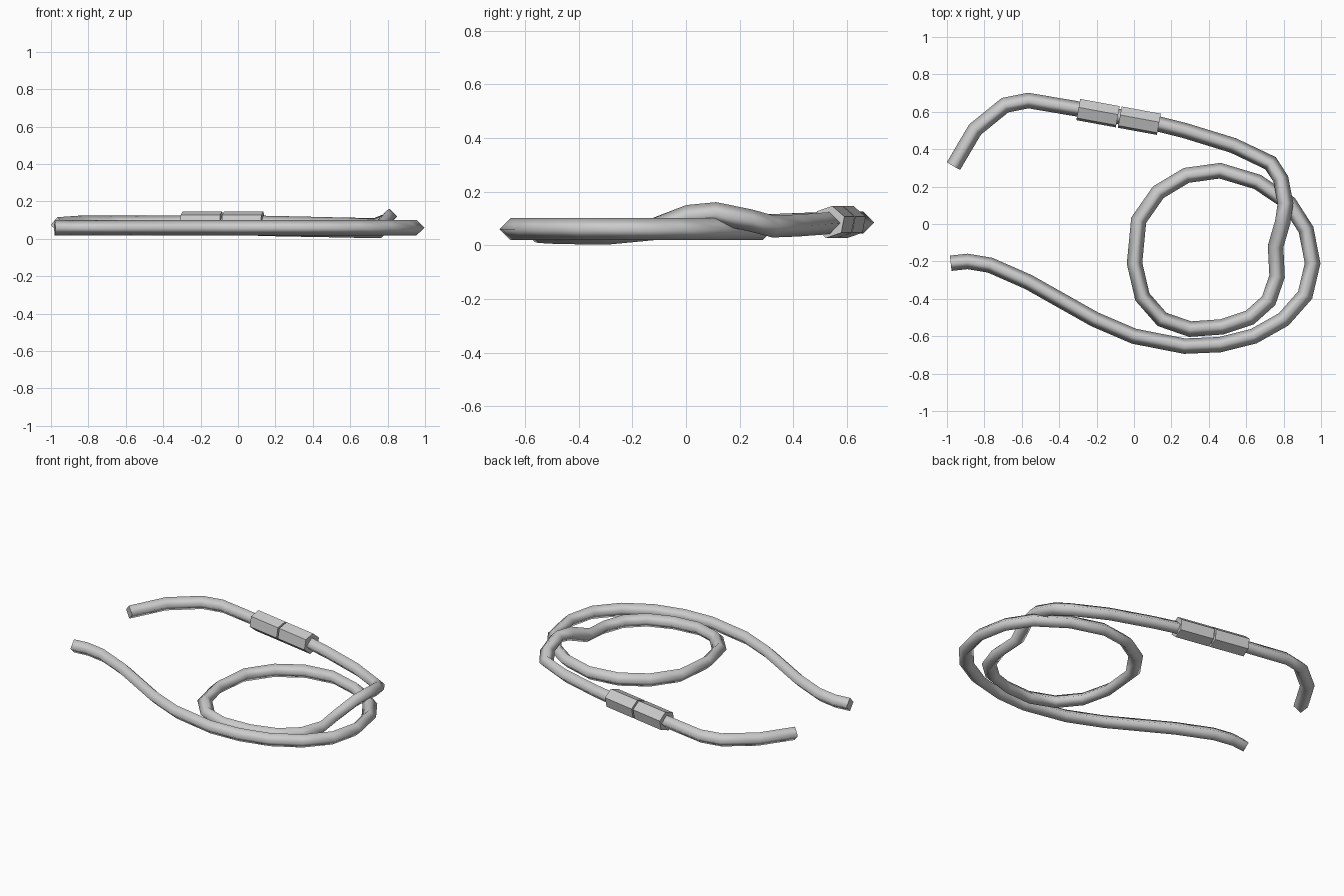
import bpy, bmesh, math
from mathutils import Vector

if "Cube" in bpy.data.objects:
    bpy.data.objects.remove(bpy.data.objects["Cube"])

UP = Vector((0, 0, 1))


def sweep(name, points, sides, radius, phase=0.0, smooth=False):
    """Sweep a regular polygon along a path with mitred joints and closed ends."""
    pts = [Vector(p) for p in points]
    bm = bmesh.new()
    rings = []
    for i, p in enumerate(pts):
        a = (p - pts[i - 1]).normalized() if i else None
        b = (pts[i + 1] - p).normalized() if i < len(pts) - 1 else None
        a, b = a or b, b or a
        t = (a + b).normalized()
        side = UP.cross(t).normalized()
        up = t.cross(side)
        miter = 1 / max(0.8, t.dot(a))
        ring = []
        for k in range(sides):
            ang = phase + 2 * math.pi * k / sides
            ring.append(bm.verts.new(p + side * (radius * miter * math.cos(ang))
                                     + up * (radius * math.sin(ang))))
        rings.append(ring)
    for r, s in zip(rings, rings[1:]):
        for k in range(sides):
            n = (k + 1) % sides
            bm.faces.new((r[k], r[n], s[n], s[k])).smooth = smooth
    for ring in (rings[0], rings[-1]):
        cap = bm.faces.new(ring)
        for e in cap.edges:
            e.smooth = False
    bmesh.ops.recalc_face_normals(bm, faces=bm.faces)
    mesh = bpy.data.meshes.new(name)
    bm.to_mesh(mesh)
    bm.free()
    obj = bpy.data.objects.new(name, mesh)
    bpy.context.collection.objects.link(obj)
    return obj


# Cord centre line: upper end, crossing, inner loop, outer loop, lower end
path = [
    (-0.965, 0.31, 0.075), (-0.85, 0.505, 0.083), (-0.69, 0.635, 0.085),
    (-0.565, 0.66, 0.085), (-0.30, 0.615, 0.085), (0.13, 0.535, 0.083),
    (0.27, 0.50, 0.08), (0.53, 0.42, 0.074), (0.73, 0.325, 0.07),
    (0.785, 0.24, 0.093), (0.81, 0.11, 0.12), (0.795, 0.01, 0.11),
    (0.757, -0.12, 0.06), (0.765, -0.28, 0.045), (0.72, -0.41, 0.045),
    (0.62, -0.50, 0.047), (0.47, -0.55, 0.05), (0.30, -0.562, 0.053),
    (0.15, -0.51, 0.056), (0.045, -0.39, 0.06), (0.003, -0.21, 0.06),
    (0.025, 0.02, 0.06), (0.13, 0.17, 0.06), (0.28, 0.26, 0.06),
    (0.46, 0.285, 0.06), (0.66, 0.225, 0.06), (0.83, 0.11, 0.06),
    (0.92, -0.03, 0.06), (0.955, -0.21, 0.06), (0.915, -0.38, 0.06),
    (0.80, -0.51, 0.06), (0.64, -0.60, 0.06), (0.46, -0.645, 0.06),
    (0.27, -0.653, 0.06)]
path += [
    (0.0, -0.60, 0.06), (-0.21, -0.51, 0.06), (-0.565, -0.31, 0.06),
    (-0.77, -0.22, 0.06), (-0.89, -0.20, 0.06), (-0.98, -0.21, 0.06)]
sweep("cord", path, 4, 0.041, smooth=True)

# Two hexagonal clasp halves with a narrow gap between them
start, end = Vector((-0.298, 0.612, 0.087)), Vector((0.133, 0.533, 0.087))
for name, u, v in (("clasp_left", 0.0, 0.49), ("clasp_right", 0.515, 1.0)):
    sweep(name, [start.lerp(end, u), start.lerp(end, v)], 6, 0.061,
          phase=math.radians(79))
